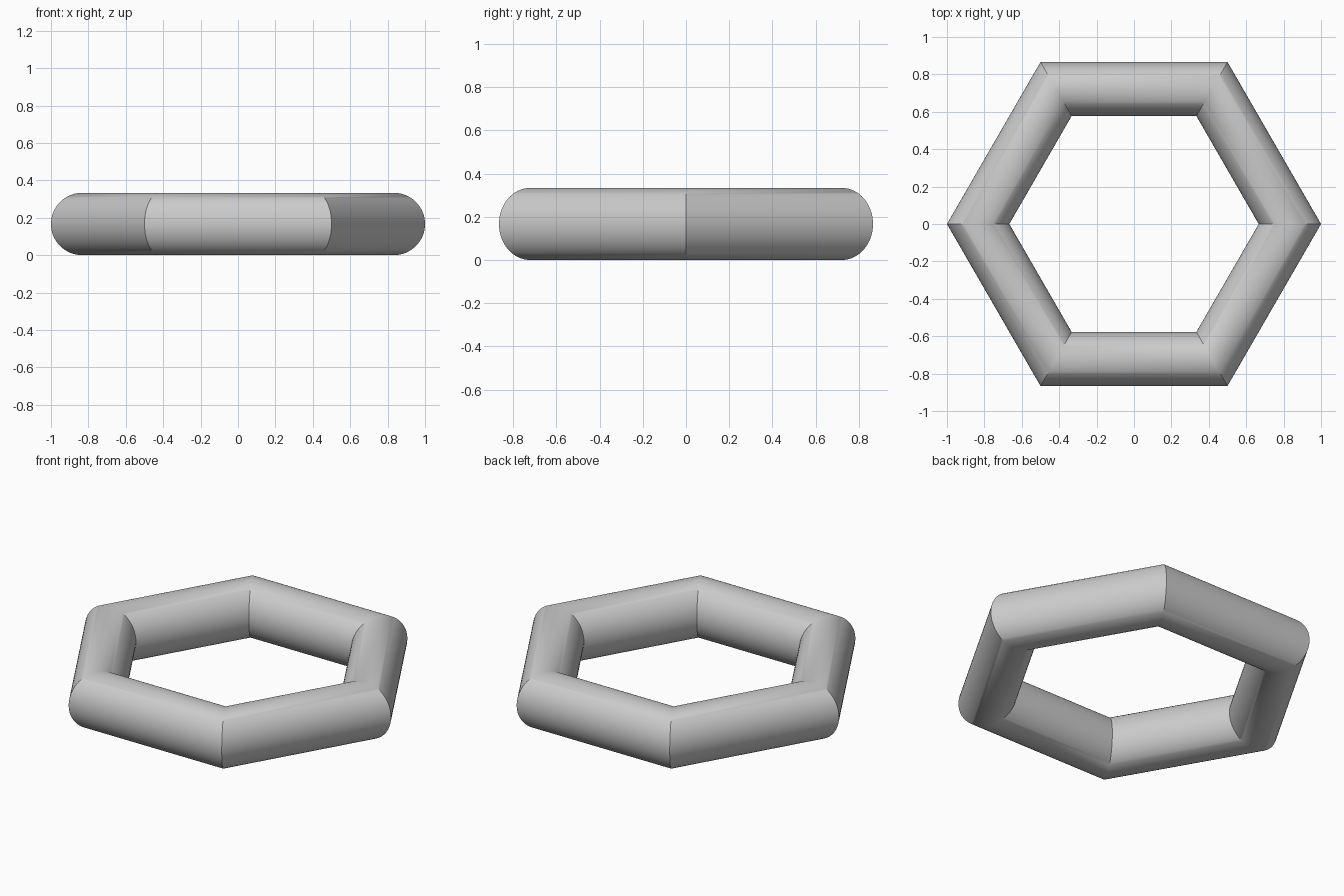
import bpy
import math

if "Cube" in bpy.data.objects:
    bpy.data.objects.remove(bpy.data.objects["Cube"])

# Hexagonal ring: six straight sides with a round section at each mitred corner
MINOR = 1 / 6
MAJOR = 1 - MINOR

bpy.ops.mesh.primitive_torus_add(
    major_segments=6,
    minor_segments=64,
    major_radius=MAJOR,
    minor_radius=MINOR,
    location=(0, 0, MINOR),
)
ring = bpy.context.object
ring.name = "hexagonal_ring"

# Smooth around each tube, sharp at the mitred corners
bpy.ops.object.shade_smooth_by_angle(angle=math.radians(30))
